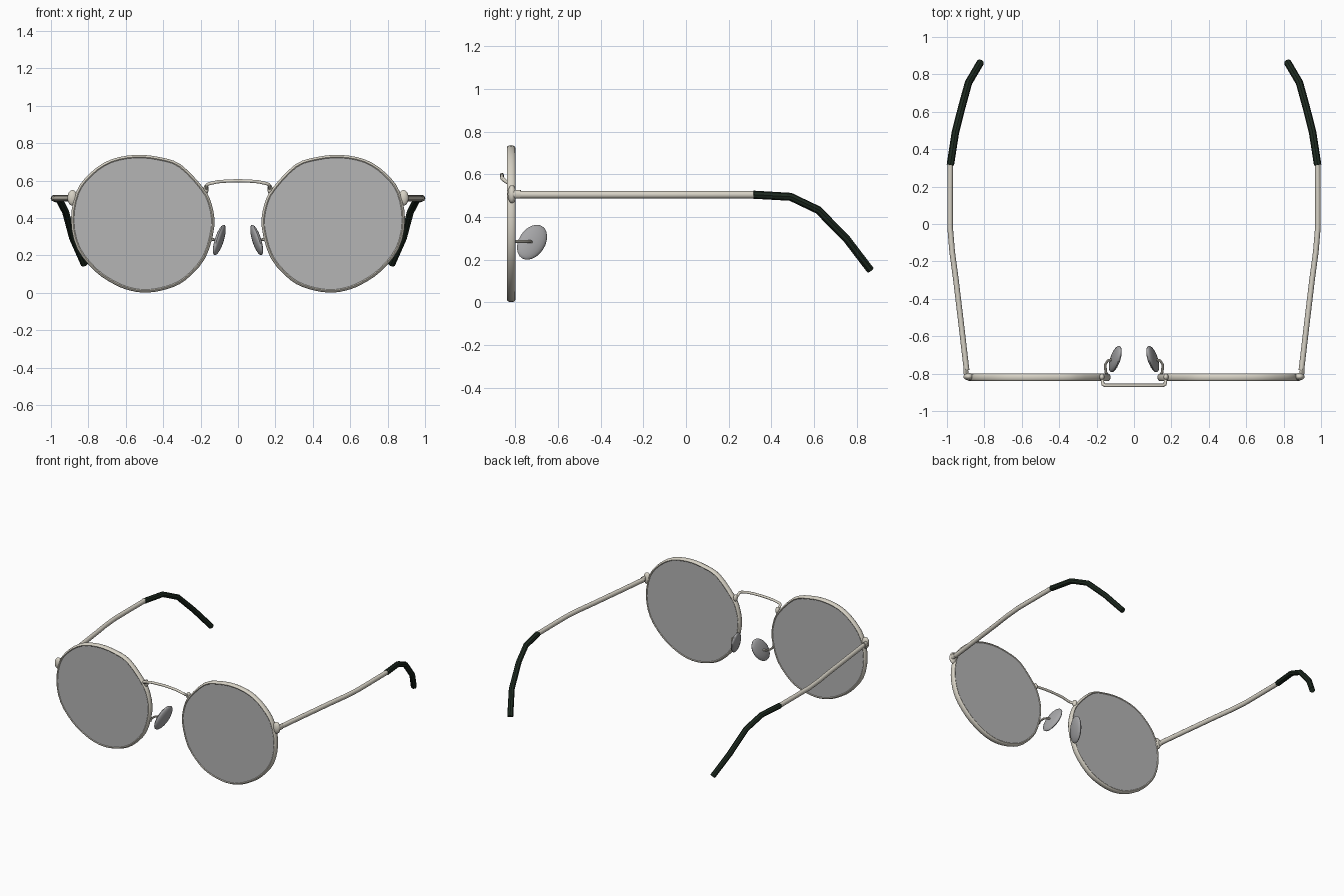
import bpy, bmesh, math
from mathutils import Vector, Matrix

if "Cube" in bpy.data.objects:
    bpy.data.objects.remove(bpy.data.objects["Cube"])


def material(name, rgb, alpha=1.0):
    m = bpy.data.materials.new(name)
    m.diffuse_color = (*rgb, alpha)
    m.use_nodes = True
    m.node_tree.nodes["Principled BSDF"].inputs["Base Color"].default_value = m.diffuse_color
    return m


METAL = material("pale_metal", (0.68, 0.645, 0.56))
TIP = material("dark_green_plastic", (0.013, 0.024, 0.015))
PAD = material("grey_pad", (0.38, 0.38, 0.39))
LENS = material("grey_lens", (0.46, 0.46, 0.46), 0.7)


def finish(bm, name, mat, angle=40):
    bmesh.ops.recalc_face_normals(bm, faces=bm.faces)
    me = bpy.data.meshes.new(name)
    bm.to_mesh(me)
    bm.free()
    ob = bpy.data.objects.new(name, me)
    bpy.context.collection.objects.link(ob)
    me.materials.append(mat)
    bpy.ops.object.select_all(action='DESELECT')
    ob.select_set(True)
    bpy.context.view_layer.objects.active = ob
    bpy.ops.object.shade_smooth_by_angle(angle=math.radians(angle))
    return ob


def sweep(name, path, ru, rv, mat, ref=(0, 0, 1), closed=False, sides=12):
    """Sweep an ellipse (ru sideways, rv along ref) along a path."""
    bm = bmesh.new()
    p = [Vector(q) for q in path]
    n = len(p)
    ref = Vector(ref)
    rings = []
    for i in range(n):
        a = p[i - 1] if closed or i else p[0]
        b = p[(i + 1) % n] if closed or i < n - 1 else p[-1]
        t = (b - a).normalized()
        u = t.cross(ref).normalized()
        v = u.cross(t)
        rings.append([bm.verts.new(p[i] + u * ru * math.cos(k * math.tau / sides)
                                   + v * rv * math.sin(k * math.tau / sides))
                      for k in range(sides)])
    for i in range(n if closed else n - 1):
        r, s = rings[i], rings[(i + 1) % n]
        for k in range(sides):
            j = (k + 1) % sides
            bm.faces.new((r[k], r[j], s[j], s[k]))
    if not closed:
        bm.faces.new(rings[0])
        bm.faces.new(rings[-1])
    return finish(bm, name, mat)


def ellipsoid(name, centre, axes, radii, mat):
    """Sphere stretched along three axes."""
    rot = Matrix(axes).transposed().to_4x4()
    mat4 = Matrix.Translation(centre) @ rot @ Matrix.Diagonal((*radii, 1))
    bm = bmesh.new()
    bmesh.ops.create_uvsphere(bm, u_segments=20, v_segments=12, radius=1, matrix=mat4)
    return finish(bm, name, mat)


def smooth_loop(pts, steps=3):
    """Closed Catmull-Rom curve through the points."""
    out = []
    n = len(pts)
    for i in range(n):
        a, b, c, d = (Vector(pts[(i + k) % n]) for k in (-1, 0, 1, 2))
        for k in range(steps):
            t = k / steps
            out.append(0.5 * (2 * b + (c - a) * t + (2 * a - 5 * b + 4 * c - d) * t * t
                              + (3 * b - a - 3 * c + d) * t ** 3))
    return out


# Outer lens outline (x, z) for the +x side
OUTLINE = [(.48, .001), (.375, .021), (.28, .068), (.175, .185), (.127, .35), (.14, .47),
           (.185, .56), (.305, .685), (.42, .725), (.55, .737), (.685, .71), (.79, .64),
           (.865, .54), (.893, .385), (.86, .235), (.765, .115), (.66, .044), (.57, .01)]
MID = Vector((0.51, 0.37))
Y = -0.82
loop = [q - (q - MID).normalized() * 0.011 for q in smooth_loop(OUTLINE)]
XYZ = ((1, 0, 0), (0, 1, 0), (0, 0, 1))

for s, side in ((1, "right"), (-1, "left")):
    def m(pts):
        return [(s * x, y, z) for x, y, z in pts]

    # Rim
    ring = [Vector((s * q.x, Y, q.y)) for q in loop]
    sweep("rim_" + side, ring, 0.011, 0.02, METAL, ref=(0, 1, 0), closed=True)

    # Lens slab, nearly as thick as the rim
    bm = bmesh.new()
    half_thick = Vector((0, .0175, 0))
    front = [bm.verts.new(q - half_thick) for q in ring]
    back = [bm.verts.new(q + half_thick) for q in ring]
    bm.faces.new(front)
    bm.faces.new(back)
    for i in range(len(ring)):
        bm.faces.new((front[i - 1], front[i], back[i], back[i - 1]))
    finish(bm, "lens_" + side, LENS)

    # End piece and hinge barrel
    ellipsoid("end_piece_" + side, (s * .885, Y + .004, .507), XYZ, (.027, .02, .042), METAL)
    sweep("hinge_" + side, m([(.896, -.815, .507), (.9, -.775, .507)]), .013, .02, METAL)

    # Temple arm and its curved plastic tip
    sweep("temple_" + side, m([(.895, -.782, .505), (.922, -.55, .505), (.953, -.29, .505),
                               (.972, -.15, .505), (.983, -.02, .505), (.983, .15, .505),
                               (.982, .33, .505)]), .015, .017, METAL)
    sweep("temple_tip_" + side, m([(.982, .315, .505), (.955, .49, .495), (.922, .62, .433),
                                   (.885, .755, .295), (.821, .864, .152)]),
          .02, .019, TIP, sides=8)

    # Bridge joint on the rim
    ellipsoid("bridge_joint_" + side, (s * .171, Y + .002, .553), XYZ, (.014, .018, .025), METAL)

    # Nose pad and its wire arm
    sweep("pad_arm_" + side, m([(.135, -.82, .285), (.152, -.79, .285), (.153, -.75, .285),
                                (.14, -.73, .285), (.105, -.722, .283)]), .007, .007, METAL, sides=8)
    nrm = Vector((s, .2, .25)).normalized()
    d = Vector((0, .55, .83))
    d = (d - nrm * d.dot(nrm)).normalized()
    ellipsoid("nose_pad_" + side, (s * .1, -.722, .282),
              (nrm, d.cross(nrm), d), (.021, .062, .093), PAD)

# Bridge wire standing in front of the rims
half = [(.06, -.863, .597), (.11, -.863, .593), (.155, -.863, .583), (.165, -.858, .578),
        (.168, -.846, .568), (.17, -.82, .553)]
sweep("bridge", [(-x, y, z) for x, y, z in reversed(half)] + [(0, -.863, .599)] + half,
      .009, .009, METAL, sides=10)
